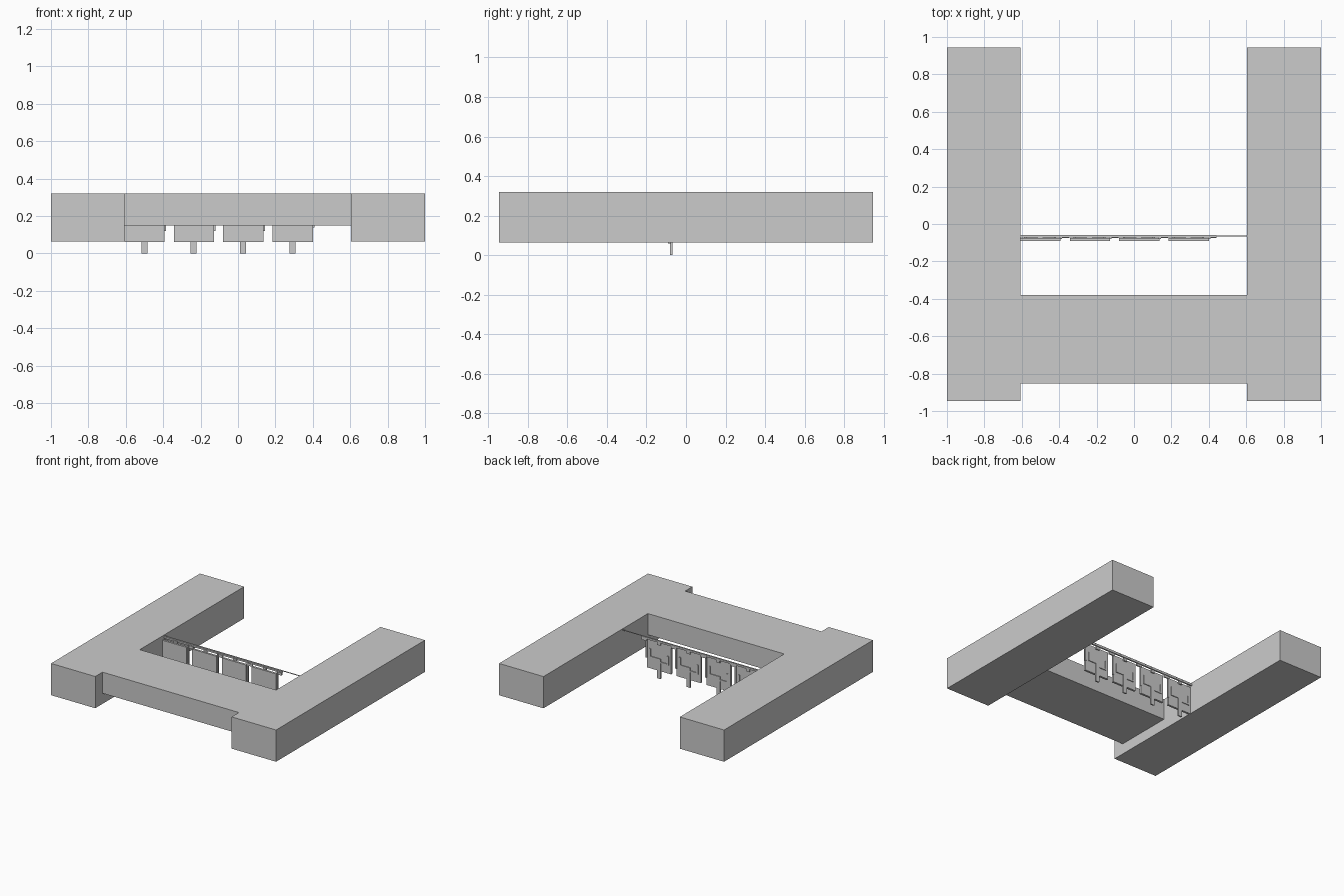
import bpy

if "Cube" in bpy.data.objects:
    bpy.data.objects.remove(bpy.data.objects["Cube"])


def box(name, x0, x1, y0, y1, z0, z1):
    bpy.ops.mesh.primitive_cube_add(size=1, location=((x0 + x1) / 2, (y0 + y1) / 2, (z0 + z1) / 2))
    ob = bpy.context.object
    ob.name = name
    ob.scale = (x1 - x0, y1 - y0, z1 - z0)
    bpy.ops.object.transform_apply(location=False, rotation=False, scale=True)
    return ob


# U-shaped frame: two long side bars fused with a raised cross beam
frame = box("frame", -1, -0.607, -0.945, 0.945, 0.065, 0.32)
right_bar = box("right_bar", 0.605, 1, -0.945, 0.945, 0.065, 0.32)
cross_beam = box("cross_beam", -0.7, 0.7, -0.853, -0.38, 0.15, 0.32)
for part in (cross_beam, right_bar):
    mod = frame.modifiers.new("join", 'BOOLEAN')
    mod.operation = 'UNION'
    mod.solver = 'EXACT'
    mod.object = part
    bpy.context.view_layer.objects.active = frame
    bpy.ops.object.modifier_apply(modifier=mod.name)
    bpy.data.objects.remove(part, do_unlink=True)

# Thin wire across the opening and the hanging rail under it
box("wire", -0.607, 0.605, -0.066, -0.061, 0.307, 0.312)
box("hanging_rail", -0.607, 0.44, -0.072, -0.06, 0.293, 0.306)

# Four hanging panels, each with a tab, a hanger strip and cranked rear links
for i in range(4):
    x = -0.607 + i * 0.264
    box("panel", x, x + 0.215, -0.092, -0.075, 0.06, 0.285)
    box("panel_hanger", x + 0.09, x + 0.12, -0.078, -0.066, 0.27, 0.3)
    box("tab", x + 0.09, x + 0.122, -0.08, -0.069, 0, 0.16)
    box("side_strip", x + 0.211, x + 0.223, -0.08, -0.069, 0.12 if i < 3 else 0.14, 0.3)
    box("link_low", x + 0.02, x + 0.09, -0.076, -0.069, 0.125, 0.137)
    box("link_riser", x + 0.02, x + 0.032, -0.076, -0.069, 0.137, 0.2)
    box("link_high", x + 0.122, x + 0.19, -0.076, -0.069, 0.148, 0.16)
    box("link_drop", x + 0.178, x + 0.19, -0.076, -0.069, 0.16, 0.22)
    box("rail_clip", x + 0.211, x + 0.26 if i < 3 else 0.44, -0.076, -0.066, 0.275, 0.296)
